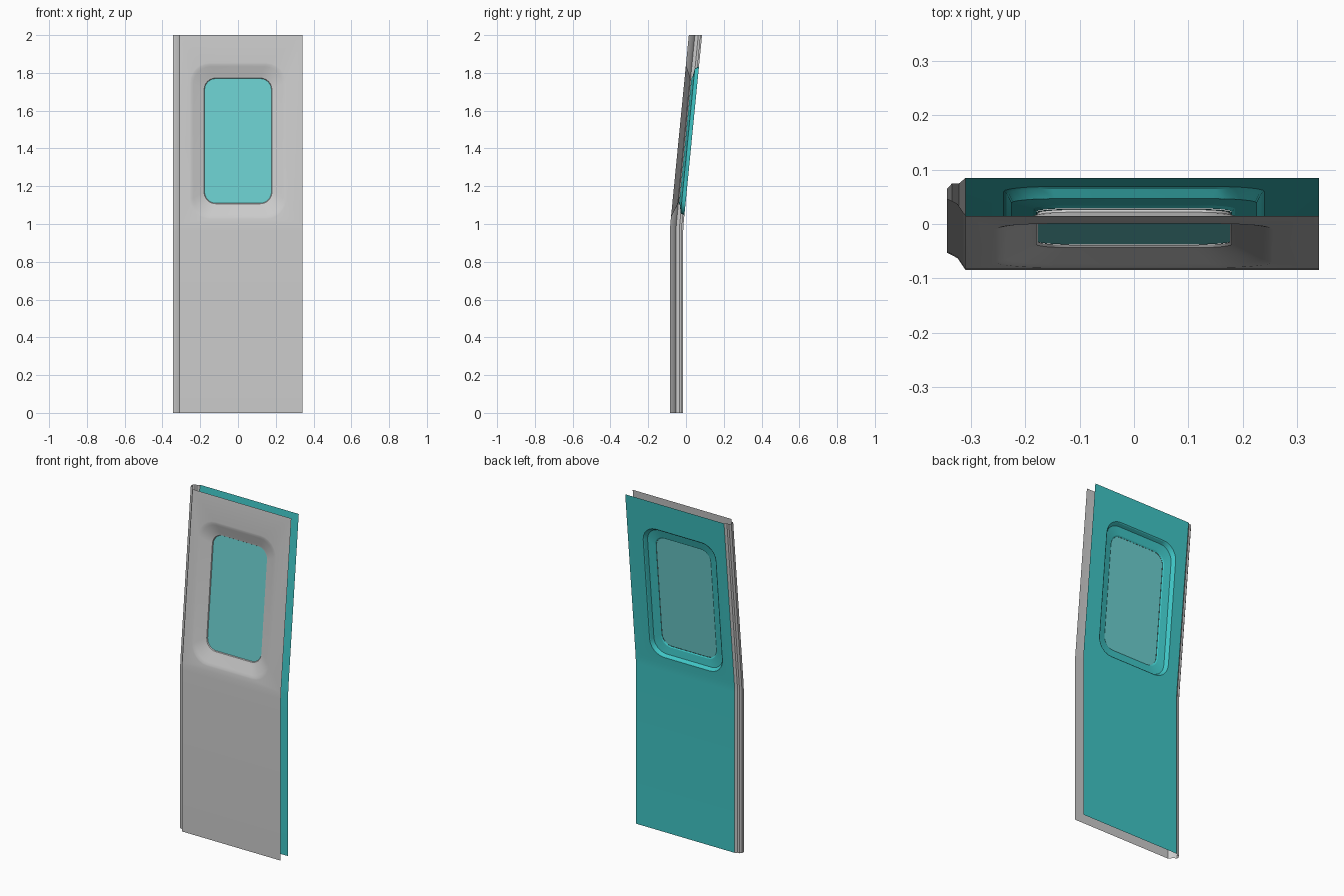
import bpy, bmesh, math

if "Cube" in bpy.data.objects:
    bpy.data.objects.remove(bpy.data.objects["Cube"])

ROWS = [0.0, 0.96, 1.0, 2.0]
X0, X1 = -0.31, 0.341
ZC = 1.44                      # height of the window centre


def lean(z):
    """Backward shift of the panel: upright below, tilted above the bend."""
    return 0.0 if z < 0.98 else 0.1 * (z - 0.98) / 1.02


def finish(name, bm, angle=20, colour=None):
    me = bpy.data.meshes.new(name)
    bm.to_mesh(me)
    bm.free()
    ob = bpy.data.objects.new(name, me)
    bpy.context.collection.objects.link(ob)
    if colour:
        mat = bpy.data.materials.new(name + "_paint")
        mat.diffuse_color = colour
        mat.use_nodes = True
        mat.node_tree.nodes["Principled BSDF"].inputs["Base Color"].default_value = mat.diffuse_color
        me.materials.append(mat)
    bpy.ops.object.select_all(action='DESELECT')
    ob.select_set(True)
    bpy.context.view_layer.objects.active = ob
    bpy.ops.object.shade_smooth_by_angle(angle=math.radians(angle))
    return ob


def ring(bm, hw, hh, r, y, steps=6):
    """Rounded rectangle on the tilted plane, split into four corner arcs."""
    arcs = []
    for k, (sx, sz) in enumerate([(1, 1), (-1, 1), (-1, -1), (1, -1)]):
        arc = []
        for i in range(steps + 1):
            a = math.pi / 2 * (k + i / steps)
            x = sx * (hw - r) + r * math.cos(a)
            z = ZC + sz * (hh - r) + r * math.sin(a)
            arc.append(bm.verts.new((x, y + lean(z), z)))
        arcs.append(arc)
    return arcs


def skin(name, y, loops, flip=False, colour=None):
    """Bent sheet with a window recess; loops are (half w, half h, radius, depth)."""
    bm = bmesh.new()
    rows = [[bm.verts.new((x, y + lean(z), z)) for x in (X0, X1)] for z in ROWS]
    for a, b in zip(rows[:2], rows[1:3]):
        bm.faces.new((a[0], a[1], b[1], b[0]))
    # flat area around the recess
    corners = [rows[3][1], rows[3][0], rows[2][0], rows[2][1]]
    rings = [ring(bm, w, h, r, y + d) for w, h, r, d in loops]
    for k in range(4):
        arc, nxt = rings[0][k], rings[0][(k + 1) % 4]
        for a, b in zip(arc, arc[1:]):
            bm.faces.new((a, corners[k], b))
        bm.faces.new((arc[-1], corners[k], corners[(k + 1) % 4], nxt[0]))
    # recess walls
    for outer, inner in zip(rings, rings[1:]):
        o, n = sum(outer, []), sum(inner, [])
        for i in range(len(o)):
            j = (i + 1) % len(o)
            bm.faces.new((n[i], o[i], o[j], n[j]))
    if flip:
        bmesh.ops.reverse_faces(bm, faces=bm.faces[:])
    return finish(name, bm, colour=colour)


TEAL = (0.05, 0.56, 0.56, 1)

# outer skin with a sloping window recess
skin("outer_panel", -0.085, [
    (0.255, 0.413, 0.105, 0.0), (0.248, 0.406, 0.10, 0.001),
    (0.236, 0.393, 0.093, 0.005), (0.190, 0.344, 0.070, 0.026),
    (0.180, 0.333, 0.062, 0.029), (0.177, 0.330, 0.060, 0.034)])

# inner skin with a stepped window recess
skin("inner_panel", -0.015, [
    (0.240, 0.397, 0.090, 0.0), (0.235, 0.392, 0.085, -0.004),
    (0.226, 0.383, 0.080, -0.021), (0.186, 0.340, 0.066, -0.029),
    (0.180, 0.333, 0.062, -0.034)], flip=True, colour=TEAL)

# window pane
bm = bmesh.new()
bm.faces.new(sum(ring(bm, 0.180, 0.333, 0.062, -0.050), []))
finish("window_glass", bm, colour=(0.15, 0.62, 0.62, 1))

# closed edge moulding on the left side, swept up the bend
PROFILE = [(-0.31, -0.015), (-0.322, -0.025), (-0.335, -0.025), (-0.344, -0.035),
           (-0.344, -0.053), (-0.325, -0.063), (-0.31, -0.085)]
bm = bmesh.new()
rows = [[bm.verts.new((x, y + lean(z), z)) for x, y in PROFILE] for z in ROWS]
for a, b in zip(rows, rows[1:]):
    for i in range(len(PROFILE) - 1):
        bm.faces.new((a[i], a[i + 1], b[i + 1], b[i]))
finish("edge_moulding", bm, angle=35)
